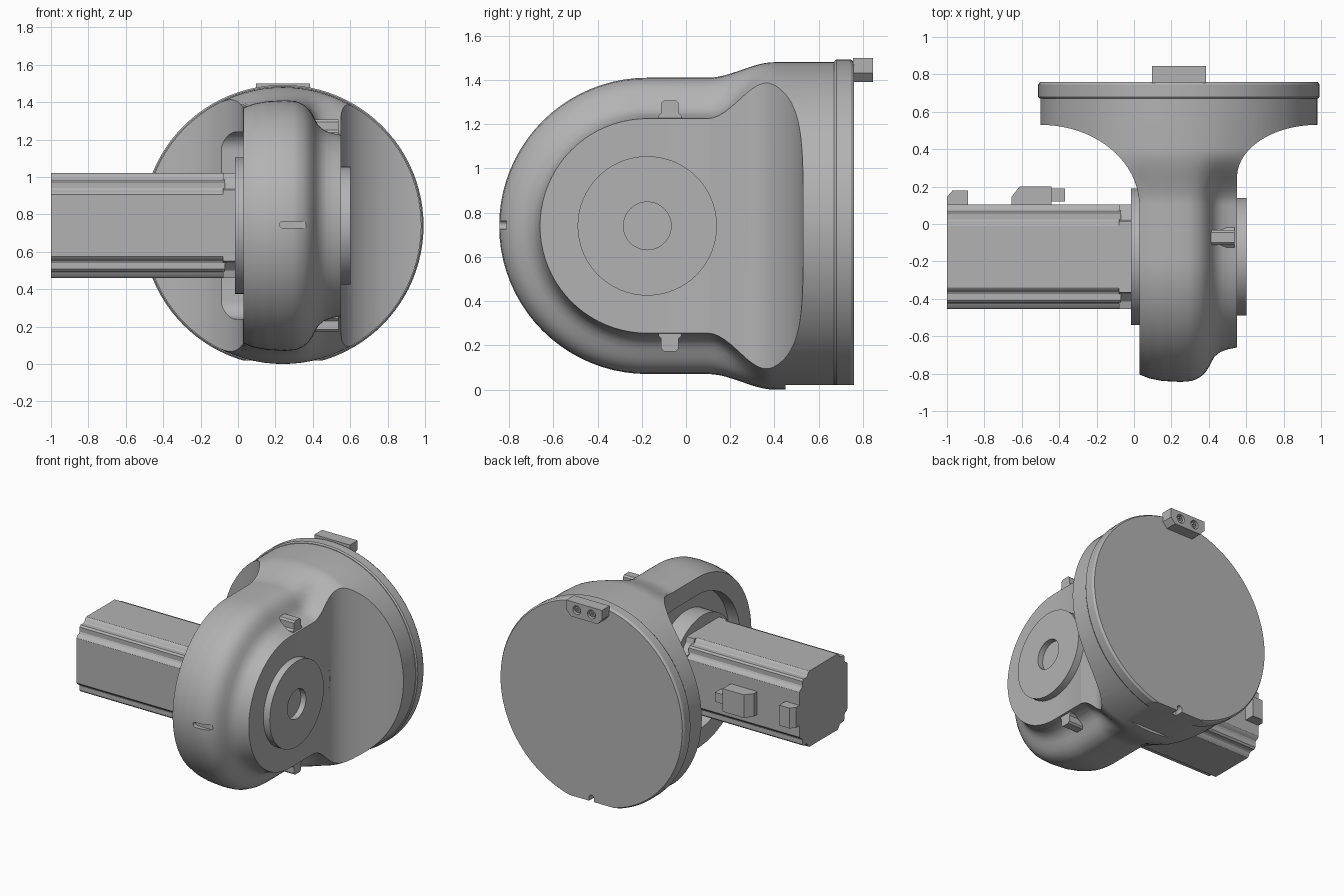
import bpy, bmesh
from math import sin, cos, pi, sqrt

cube = bpy.data.objects.get("Cube")
if cube:
    bpy.data.objects.remove(cube)

grey = bpy.data.materials.new("cast_grey")
grey.use_nodes = True
grey.diffuse_color = (0.45, 0.45, 0.45, 1)
grey.node_tree.nodes["Principled BSDF"].inputs["Base Color"].default_value = (0.45, 0.45, 0.45, 1)

CY, CZ = -0.175, 0.74      # motor axis (runs along x)
FX, FR = 0.24, 0.74        # flange axis (runs along y) and neck radius


def finish(name, bm):
    bmesh.ops.recalc_face_normals(bm, faces=bm.faces)
    mesh = bpy.data.meshes.new(name)
    bm.to_mesh(mesh)
    bm.free()
    mesh.materials.append(grey)
    ob = bpy.data.objects.new(name, mesh)
    bpy.context.scene.collection.objects.link(ob)
    return ob


def loft(name, axis, rings):
    """Skin a list of (position, 2D outline) along an axis and cap the ends."""
    bm = bmesh.new()
    place = {"x": lambda p, a, b: (p, a, b), "y": lambda p, a, b: (a, p, b), "z": lambda p, a, b: (a, b, p)}[axis]
    loops = [[bm.verts.new(place(p, a, b)) for a, b in pts] for p, pts in rings]
    for r, s in zip(loops, loops[1:]):
        for i in range(len(r)):
            j = (i + 1) % len(r)
            bm.faces.new((r[i], r[j], s[j], s[i]))
    bm.faces.new(loops[0])
    bm.faces.new(loops[-1])
    return finish(name, bm)


def prism(name, axis, lo, hi, pts):
    return loft(name, axis, [(lo, pts), (hi, pts)])


def rect(a0, a1, b0, b1):
    return [(a0, b0), (a1, b0), (a1, b1), (a0, b1)]


def arc(ca, cb, ra, rb, start, end, n):
    return [(ca + ra * cos(start + (end - start) * i / n), cb + rb * sin(start + (end - start) * i / n))
            for i in range(n + 1)]


def disc(a, b, r, n=64):
    return arc(a, b, r, r, 0, 2 * pi * (n - 1) / n, n - 1)


def cut(ob, *cutters):
    for c in cutters:
        c.hide_render = True
        mod = ob.modifiers.new("cut", "BOOLEAN")
        mod.operation, mod.solver, mod.object = "DIFFERENCE", "EXACT", c
    dg = bpy.context.evaluated_depsgraph_get()
    mesh = bpy.data.meshes.new_from_object(ob.evaluated_get(dg))
    ob.modifiers.clear()
    ob.data = mesh
    for c in cutters:
        bpy.data.objects.remove(c)


# Housing section: radius across the width of the rounded head
SECTION = [(0.03, 0.63), (0.08, 0.65), (0.15, 0.664), (0.25, 0.67), (0.31, 0.665), (0.355, 0.645),
           (0.39, 0.61), (0.41, 0.57), (0.43, 0.535), (0.46, 0.51), (0.5, 0.495), (0.55, 0.485)]


def head_radius(x):
    if x <= SECTION[0][0]:
        return SECTION[0][1]
    for (xa, ra), (xb, rb) in zip(SECTION, SECTION[1:]):
        if x <= xb:
            return ra + (rb - ra) * (x - xa) / (xb - xa)
    return SECTION[-1][1]


def half_section(t, n=44):
    """Upper outline, blended from the head (t=0) to the round neck (t=1)."""
    lo = 0.03 + (FX - FR - 0.03) * t
    hi = 0.55 + (FX + FR - 0.55) * t
    out = []
    for i in range(n + 1):
        x = (lo + hi) / 2 - (hi - lo) / 2 * cos(pi * i / n)
        ring = sqrt(max(FR ** 2 - (x - FX) ** 2, 0))
        out.append((x, max(head_radius(x) * (1 - t) + ring * t, 0.01)))
    return out


# Housing: half turned head joined to a neck that widens into a cylinder
bm = bmesh.new()
head, STEPS = half_section(0), 40
turned = [[bm.verts.new((x, CY - r * sin(pi * k / STEPS), CZ + r * cos(pi * k / STEPS))) for x, r in head]
          for k in range(STEPS + 1)]
for a, b in zip(turned, turned[1:]):
    for i in range(len(head) - 1):
        bm.faces.new((a[i], a[i + 1], b[i + 1], b[i]))
for side in (0, -1):
    bm.faces.new([row[side] for row in turned])
prev = turned[0] + turned[-1][::-1]
stations = [(0.1 + 0.3 * i / 12, i / 12) for i in range(13)] + [(0.69, 1)]
for y, u in stations:
    half = half_section(u * u * (3 - 2 * u))
    ring = [bm.verts.new((x, y, CZ + z)) for x, z in half]
    ring += [bm.verts.new((x, y, CZ - z)) for x, z in reversed(half)]
    for i in range(len(ring)):
        j = (i + 1) % len(ring)
        bm.faces.new((prev[i], prev[j], ring[j], ring[i]))
    prev = ring
bm.faces.new(prev)
housing = finish("housing", bm)

# Side scoops, motor pocket, flat foot, front slot and bearing clearance
left_scoop = prism("left_scoop", "z", -0.5, 2,
                   [(-1, 0.05), (0.029, 0.05)] + arc(-0.5, 0.1, 0.528, 0.43, 0, pi / 2, 20) + [(-1, 0.53)])
right_scoop = prism("right_scoop", "z", -0.5, 2,
                    [(1.5, 0.05), (0.551, 0.05)] + arc(0.98, 0.25, 0.429, 0.28, pi, pi / 2, 20) + [(1.5, 0.53)])
pocket = prism("pocket", "x", -0.6, 0.12,
               arc(CY, CZ, 0.5, 0.5, pi / 2, 3 * pi / 2, 32)
               + arc(0.27, CZ - 0.4, 0.1, 0.1, -pi / 2, 0, 8) + arc(0.27, CZ + 0.4, 0.1, 0.1, 0, pi / 2, 8))
foot = prism("foot_cut", "x", -1, 1.5, rect(0.45, 1, -0.2, 0.02))
slot = prism("slot_cut", "y", -1, -0.812,
             arc(0.24, 0.745, 0.018, 0.018, pi / 2, 3 * pi / 2, 8) + [(0.37, 0.727), (0.37, 0.763)])
clearance = prism("clearance", "x", 0.552, 0.9, disc(CY, CZ, 0.455))
cut(housing, left_scoop, right_scoop, pocket, foot, slot, clearance)

# Rear flange with a rounded rim, flat foot and locating notch
flange = loft("rear_flange", "y", [(y, disc(FX, CZ, r, 96)) for y, r in
              ((0.67, 0.744), (0.68, 0.752), (0.745, 0.752), (0.76, 0.742))])
cut(flange, prism("flange_foot_cut", "x", -1, 1.5, rect(0.5, 1, -0.2, 0.02)),
    prism("notch_cut", "y", 0.7, 0.9, [(0.22, -0.1), (0.26, -0.1)] + arc(FX, 0.045, 0.02, 0.02, 0, pi, 8)))

# Rear clamp block with two screws
clamp = prism("clamp_block", "y", 0.755, 0.845,
              [(0.095, 1.5), (0.095, 1.43), (0.13, 1.39), (0.35, 1.39), (0.385, 1.43), (0.385, 1.5)])
cut(clamp, *[prism("screw_cut", "y", 0.81, 0.9, disc(x, 1.447, 0.032, 24)) for x in (0.18, 0.3)])
screws = []
for x in (0.18, 0.3):
    screw = prism("clamp_screw", "y", 0.8, 0.835, disc(x, 1.447, 0.022, 24))
    cut(screw, prism("socket_cut", "y", 0.82, 0.9, disc(x, 1.447, 0.012, 6)))
    screws.append(screw)

# Bearing cap on the right-hand face, with its bore
cap = prism("bearing_cap", "x", 0.54, 0.602, disc(CY, CZ, 0.315))
cut(cap, prism("bore_cut", "x", 0.56, 0.7, disc(CY, CZ, 0.108, 40)))

# Lugs above and below the head
for name, s in (("upper_lug", 1), ("lower_lug", -1)):
    outline = [(-0.125, 0.46), (-0.125, 0.497), (-0.112, 0.51), (-0.112, 0.555), (-0.1, 0.567)]
    pts = outline + [(-0.145 - y, z) for y, z in reversed(outline)]
    prism(name, "x", 0.4, 0.537, [(y, CZ + s * z) for y, z in pts])


# Motor: square body with stepped, grooved corners
def square_section(corner):
    pts = []
    for c, s in ((1, 0), (0, 1), (-1, 0), (0, -1)):
        pts += [(CY + a * c - b * s, CZ + a * s + b * c) for a, b in corner]
    return pts


edge = [(0.28, 0.165), (0.272, 0.177), (0.252, 0.188), (0.245, 0.2), (0.245, 0.233)]
prism("motor_body", "x", -1, -0.07, square_section(edge + [(b, a) for a, b in reversed(edge)]))
edge = [(0.28, 0.19), (0.24, 0.2)]
prism("motor_neck", "x", -0.08, -0.01, square_section(edge + [(b, a) for a, b in reversed(edge)]))
prism("adapter_plate", "x", -0.015, 0.13, disc(CY, CZ, 0.365))

# Motor connectors on the rear side
prism("power_connector", "z", 0.65, 0.82,
      [(-0.655, 0.09), (-0.655, 0.145), (-0.612, 0.2), (-0.44, 0.2), (-0.44, 0.09)])
prism("power_plug", "z", 0.7, 0.77, rect(-0.45, -0.37, 0.12, 0.19))
prism("sensor_connector", "z", 0.66, 0.81,
      [(-1, 0.09), (-1, 0.145), (-0.97, 0.18), (-0.887, 0.18), (-0.887, 0.09)])

# Smooth curved surfaces while keeping edges crisp
for ob in bpy.context.scene.objects:
    if ob.type == "MESH":
        bpy.ops.object.select_all(action="DESELECT")
        ob.select_set(True)
        bpy.context.view_layer.objects.active = ob
        bpy.ops.object.shade_smooth_by_angle(angle=0.5)
